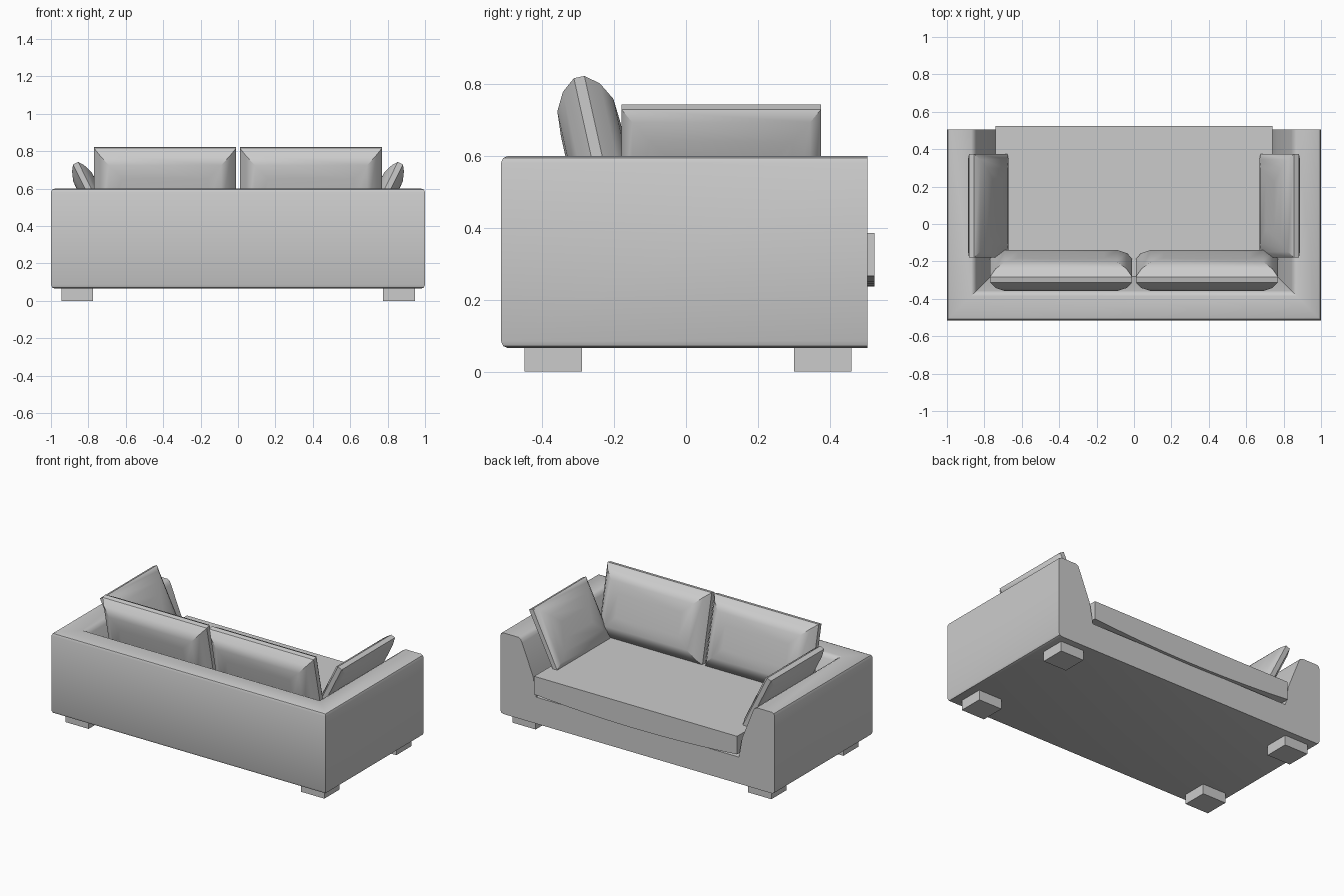
import bpy, bmesh, math
from mathutils import Matrix, Vector

cube = bpy.data.objects.get("Cube")
if cube:
    bpy.data.objects.remove(cube, do_unlink=True)

# Single upholstery colour
GREY = (0.6, 0.6, 0.6, 1.0)
mat = bpy.data.materials.new("grey_fabric")
mat.use_nodes = True
mat.diffuse_color = GREY
bsdf = next(n for n in mat.node_tree.nodes if n.type == 'BSDF_PRINCIPLED')
bsdf.inputs["Base Color"].default_value = GREY
bsdf.inputs["Roughness"].default_value = 0.8


def finish(name, bm, angle=None):
    """Turn a bmesh into a named, coloured object."""
    bmesh.ops.recalc_face_normals(bm, faces=bm.faces[:])
    mesh = bpy.data.meshes.new(name)
    bm.to_mesh(mesh)
    bm.free()
    mesh.materials.append(mat)
    obj = bpy.data.objects.new(name, mesh)
    bpy.context.collection.objects.link(obj)
    if angle:
        bpy.ops.object.select_all(action='DESELECT')
        obj.select_set(True)
        bpy.context.view_layer.objects.active = obj
        bpy.ops.object.shade_smooth_by_angle(angle=math.radians(angle))
    return obj


def bridge(bm, a, b, closed):
    n = len(a)
    for i in range(n if closed else n - 1):
        j = (i + 1) % n
        bm.faces.new((a[i], a[j], b[j], b[i]))


def build_frame():
    """Arms and backrest: one wall profile swept round a U, then filled."""
    profile = [(0.26, 0.24), (0.238, 0.37), (0.158, 0.57), (0.148, 0.59),
               (0.13, 0.60), (0.02, 0.60), (0.006, 0.594), (0, 0.58),
               (0, 0.085), (0.006, 0.071), (0.02, 0.065)]
    back, open_end = -0.515, 0.505
    bm = bmesh.new()
    stations = []
    for side, at_open_end in ((1, True), (1, False), (-1, False), (-1, True)):
        stations.append([bm.verts.new((side * (1 - d),
                                       open_end if at_open_end else back + d, z))
                         for d, z in profile])
    for a, b in zip(stations, stations[1:]):
        bridge(bm, a, b, False)
    bm.faces.new([s[0] for s in stations])        # seat platform
    bm.faces.new([s[-1] for s in stations])       # underside
    bm.faces.new(stations[0] + stations[3][::-1])  # open end
    finish("sofa_frame", bm, 35)


def build_seat():
    """Seat slab with a gently bowed underside."""
    half, top, low, rise, n = 0.74, 0.385, 0.236, 0.03, 12
    outline = [(-half, top), (half, top)]
    for i in range(n + 1):
        u = 1 - 2 * i / n
        outline.append((half * u, low + rise * u * u))
    bm = bmesh.new()
    rear, fore = ([bm.verts.new((x, y, z)) for x, z in outline]
                  for y in (-0.28, 0.525))
    bridge(bm, rear, fore, True)
    bm.faces.new(rear)
    bm.faces.new(fore)
    finish("seat_cushion", bm, 30)


def build_pillow(name, width, height, depth, matrix):
    """Piped pillow standing on its lower edge; depth is the half thickness."""
    side = [(0, 0.015), (0.03, 0.62 * depth), (0.08, 0.94 * depth), (0.15, depth)]
    rings = [(i, -t) for i, t in reversed(side)] + side
    bm = bmesh.new()
    loops = []
    for inset, t in rings:
        x, lo, hi = width / 2 - inset, inset, height - inset
        loops.append([bm.verts.new(matrix @ Vector(p)) for p in
                      ((-x, t, lo), (x, t, lo), (x, t, hi), (-x, t, hi))])
    for a, b in zip(loops, loops[1:]):
        bridge(bm, a, b, True)
    bm.faces.new(loops[0])
    bm.faces.new(loops[-1])
    finish(name, bm, 35)


build_frame()
build_seat()

for s, label in ((1, "left"), (-1, "right")):
    # Back cushions lean against the backrest
    build_pillow(f"back_cushion_{label}", 0.76, 0.45, 0.085,
                 Matrix.Translation((s * 0.39, -0.20, 0.38))
                 @ Matrix.Rotation(math.radians(12.5), 4, 'X'))
    # Throw pillows lean against the arms
    build_pillow(f"arm_pillow_{label}", 0.555, 0.40, 0.058,
                 Matrix.Translation((s * 0.69, 0.098, 0.378))
                 @ Matrix.Rotation(s * math.radians(26.5), 4, 'Y')
                 @ Matrix.Rotation(math.radians(90), 4, 'Z'))
    # Block feet
    for y, end in ((-0.37, "back"), (0.38, "front")):
        bm = bmesh.new()
        bmesh.ops.create_cube(bm, size=1, matrix=Matrix.Translation((s * 0.86, y, 0.034))
                              @ Matrix.Diagonal((0.17, 0.16, 0.068, 1)))
        finish(f"foot_{end}_{label}", bm)
